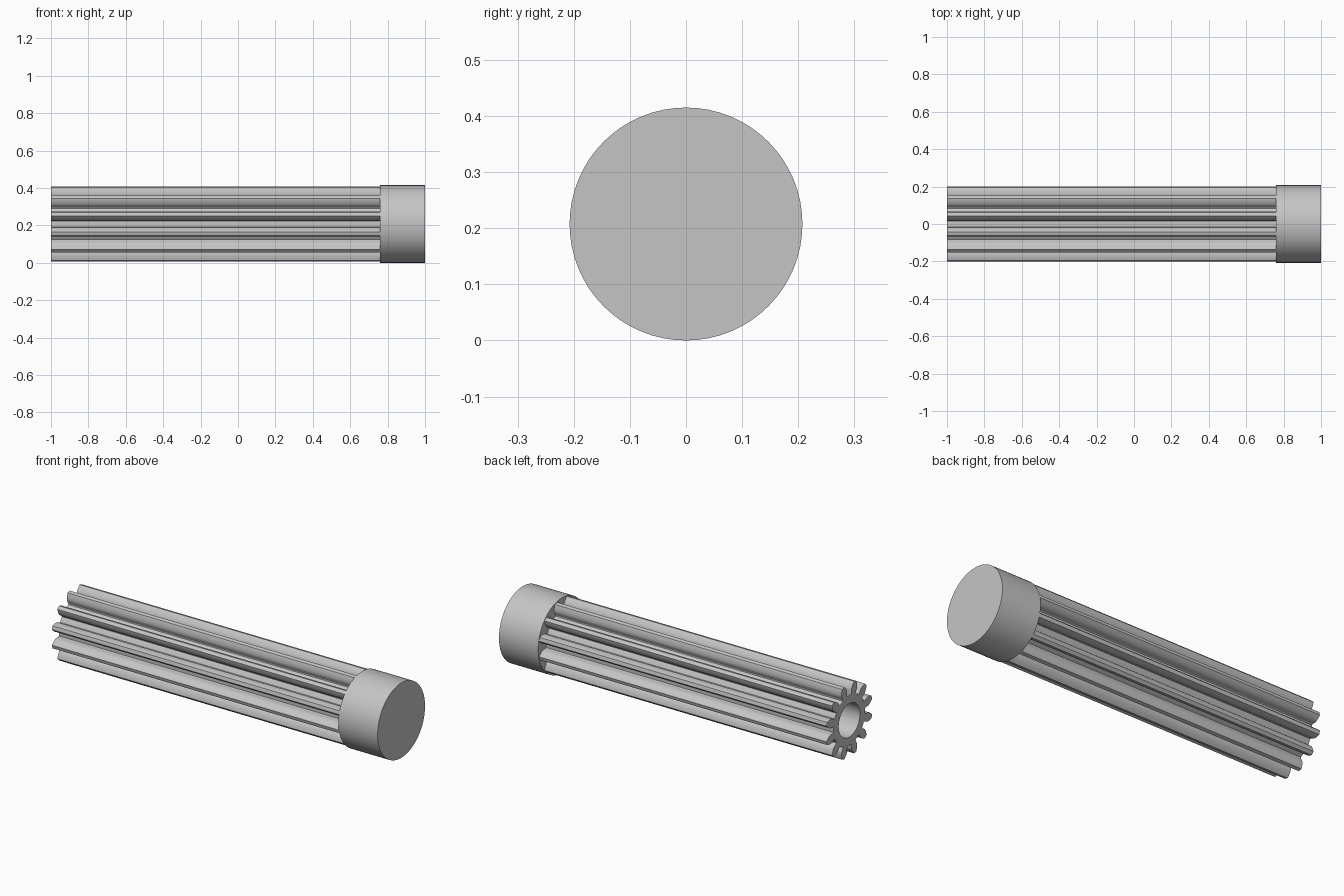
import bpy, bmesh, math
from mathutils import Vector

old = bpy.data.objects.get("Cube")
if old:
    bpy.data.objects.remove(old, do_unlink=True)

RADIUS = 0.2075            # end cap radius, also the axis height
TEETH = 12
TIP, ROOT, BORE = 0.204, 0.139, 0.093
X_END, X_CAP, X_FACE = -1.0, 0.76, 1.0

steel = bpy.data.materials.new("light grey")
steel.use_nodes = True
grey = (0.56, 0.56, 0.56, 1)
steel.diffuse_color = grey
steel.node_tree.nodes["Principled BSDF"].inputs["Base Color"].default_value = grey


def tooth_side():
    """Radius and half angle of a tooth from root to tip, with an involute flank."""
    pressure = math.radians(20)
    pitch = TIP * TEETH / (TEETH + 2)
    base = pitch * math.cos(pressure)
    inv = lambda a: math.tan(a) - a
    side = [(ROOT, math.radians(8.8)), (ROOT + 0.005, math.radians(7.8))]
    steps = 7
    for i in range(steps + 1):
        r = base + (TIP - base) * i / steps
        half = math.pi / (2 * TEETH) + inv(pressure) - inv(math.acos(min(1, base / r)))
        side.append((r, half + 0.004))
    return side


def gear_outline():
    side = tooth_side()
    points = []
    for t in range(TEETH):
        mid = 2 * math.pi * (t + 0.5) / TEETH
        points += [(r, mid - a) for r, a in side]
        points += [(r, mid + a) for r, a in reversed(side)]
        points.append((ROOT, mid + math.pi / TEETH))
    return points


def circle(radius, count):
    return [(radius, 2 * math.pi * i / count) for i in range(count)]


def prism(name, loops, x0, x1):
    """Extrude closed polar outlines along x; inner loops become holes."""
    bm = bmesh.new()
    for x in (x0, x1):
        edges = []
        for loop in loops:
            vs = [bm.verts.new(Vector((x, r * math.cos(a), RADIUS + r * math.sin(a))))
                  for r, a in loop]
            edges += [bm.edges.new((v, vs[i - 1])) for i, v in enumerate(vs)]
        bmesh.ops.triangle_fill(bm, edges=edges, use_beauty=True)
    # Side walls join the matching vertices of both ends
    bm.verts.ensure_lookup_table()
    half = len(bm.verts) // 2
    start = 0
    for loop in loops:
        n = len(loop)
        for i in range(n):
            a, b = start + i, start + (i + 1) % n
            bm.faces.new([bm.verts[k] for k in (a, b, b + half, a + half)])
        start += n
    bmesh.ops.recalc_face_normals(bm, faces=bm.faces)
    mesh = bpy.data.meshes.new(name)
    bm.to_mesh(mesh)
    bm.free()
    mesh.materials.append(steel)
    obj = bpy.data.objects.new(name, mesh)
    bpy.context.collection.objects.link(obj)
    bpy.ops.object.select_all(action='DESELECT')
    obj.select_set(True)
    bpy.context.view_layer.objects.active = obj
    bpy.ops.object.shade_smooth_by_angle(angle=math.radians(30))
    return obj


# Long toothed shaft with a central bore
prism("toothed_shaft", [gear_outline(), circle(BORE, 48)], X_END, X_CAP + 0.005)

# Solid round collar closing the far end
prism("end_collar", [circle(RADIUS, 64)], X_CAP, X_FACE)
